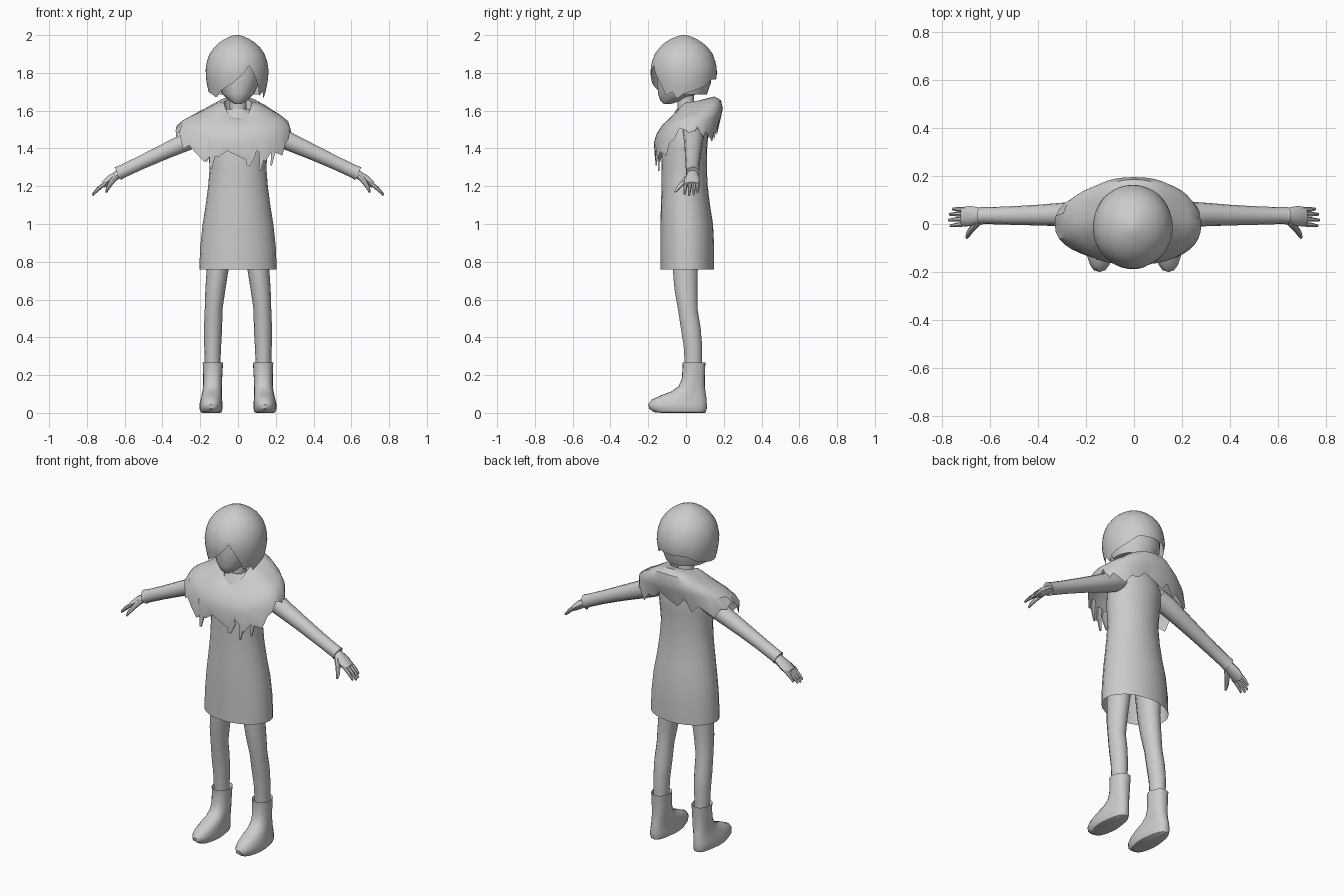
import bpy, bmesh, math
from mathutils import Vector

grey = bpy.data.materials.new("plain_grey")
grey.diffuse_color = (0.6, 0.6, 0.6, 1)
TAU = math.tau


def skin(name, rings, cap_start=True, cap_end=True, mirror=False, angle=40):
    """Bridge closed rings of points into one smooth object."""
    bm = bmesh.new()
    loops = [[bm.verts.new(p) for p in r] for r in rings]
    n = len(loops[0])
    for a, b in zip(loops, loops[1:]):
        for i in range(n):
            j = (i + 1) % n
            bm.faces.new((a[i], a[j], b[j], b[i]))
    if cap_start:
        bm.faces.new(loops[0])
    if cap_end:
        bm.faces.new(loops[-1])
    bmesh.ops.recalc_face_normals(bm, faces=bm.faces)
    me = bpy.data.meshes.new(name)
    bm.to_mesh(me)
    bm.free()
    me.materials.append(grey)
    ob = bpy.data.objects.new(name, me)
    bpy.context.collection.objects.link(ob)
    if mirror:
        ob.modifiers.new("mirror", 'MIRROR').use_clip = False
    bpy.ops.object.select_all(action='DESELECT')
    ob.select_set(True)
    bpy.context.view_layer.objects.active = ob
    bpy.ops.object.shade_smooth_by_angle(angle=math.radians(angle))
    return ob


def tube(name, stations, U=(1, 0, 0), V=(0, 1, 0), n=14, **kw):
    """Stations are x, y, z, radius along U, radius along V."""
    U, V = Vector(U), Vector(V)
    rings = [[Vector((x, y, z)) + U * a * math.cos(TAU * i / n) + V * b * math.sin(TAU * i / n)
              for i in range(n)] for x, y, z, a, b in stations]
    return skin(name, rings, **kw)


def interp(table, x):
    for (x0, v0), (x1, v1) in zip(table, table[1:]):
        if x <= x1:
            t = max(0, (x - x0) / (x1 - x0))
            return v0 + (v1 - v0) * t
    return table[-1][1]


# Dress, open at the hem
tube("dress", [
    (0, .007, .76, .205, .142), (0, .007, .88, .200, .142), (0, .004, 1.0, .187, .139),
    (0, -.003, 1.1, .171, .130), (0, -.007, 1.2, .158, .122), (0, -.01, 1.3, .150, .120),
    (0, -.008, 1.4, .160, .120), (0, .005, 1.5, .165, .115), (0, .02, 1.57, .12, .09),
    (0, .01, 1.61, .06, .06)], n=24, cap_start=False)

# Neck and head
tube("neck", [(0, .01, 1.54, .06, .055), (0, .0, 1.62, .045, .045), (0, -.005, 1.74, .045, .045)])
tube("head", [
    (0, -.10, 1.635, .018, .018), (0, -.075, 1.655, .05, .062), (0, -.045, 1.69, .085, .103),
    (0, -.025, 1.75, .112, .128), (0, -.015, 1.83, .125, .138), (0, -.012, 1.9, .105, .12),
    (0, -.012, 1.94, .06, .06)], n=20)

# Hair: dome whose lower edge follows a fringe line
profile = [(1.62, .128), (1.68, .146), (1.74, .160), (1.8, .168), (1.85, .163), (1.9, .146),
           (1.94, .118), (1.97, .083), (1.99, .045), (2.0, .012)]
# degrees from the +x side, going round by the back, then -x, then the front
edge = [(0, 1.69), (35, 1.72), (60, 1.765), (120, 1.765), (150, 1.72), (180, 1.70), (205, 1.69),
        (222, 1.665), (232, 1.70), (245, 1.72), (262, 1.745), (280, 1.79), (293, 1.84), (305, 1.78),
        (315, 1.73), (324, 1.67), (335, 1.71), (346, 1.66), (360, 1.69)]
n = 48
tops = [2.0, 1.993, 1.98, 1.96, 1.935, 1.9, 1.86]
rings = [[] for _ in range(len(tops) + 4)]
for i in range(n):
    a = 360 * i / n
    low = interp(edge, a)
    zs = tops + [1.86 + (low - 1.86) * t for t in (.25, .5, .75, 1)]
    c, s = math.cos(math.radians(a)), math.sin(math.radians(a))
    for ring, z in zip(rings, zs):
        r = interp(profile, z)
        ring.append((-.005 + r * c, -.012 + r * 1.05 * s, z))
skin("hair", rings, cap_end=False)

# Shorter under layer of hair at the nape
m = 16
rings = []
for z, r in ((1.82, .145), (1.75, .143), (1.685, .12)):
    rings.append([(-.003 + r * math.cos(math.radians(-15 + 210 * k / m)),
                   -.01 + r * math.sin(math.radians(-15 + 210 * k / m)), z) for k in range(m + 1)])
skin("nape_hair", rings)

# Shawl: rings given as half width, front y, back y, then front, side and back heights
shawl = [(.068, -.065, .07, 1.535, 1.59, 1.60), (.074, -.075, .09, 1.56, 1.645, 1.66),
         (.11, -.095, .15, 1.55, 1.64, 1.675), (.17, -.125, .185, 1.525, 1.605, 1.655),
         (.225, -.155, .195, 1.48, 1.575, 1.61), (.265, -.17, .185, 1.43, 1.545, 1.565),
         (.28, -.165, .165, 1.36, 1.495, 1.50)]
n = 40
rings = []
for k, (w, f, b, zf, zs, zb) in enumerate(shawl):
    ring = []
    for i in range(n):
        a = TAU * i / n
        c, s = math.cos(a), math.sin(a)
        x = w * math.copysign(abs(c) ** .85, c)
        ys = math.copysign(abs(s) ** .85, s)
        y = (b + f) / 2 + (b - f) / 2 * ys
        z = zs + ((zb if s > 0 else zf) - zs) * abs(s) ** 1.3
        if k >= 4 and c < -.6:          # longer point over one shoulder
            x -= .05 * (k - 3) / 3 * (-c - .6) / .4
        if k == 6:                      # ragged hem
            z += (0, -.03, .02, -.015, .025)[i % 5]
            if .35 < abs(c) < .9:
                z -= .035
        ring.append((x, y, z))
    rings.append(ring)
skin("shawl", rings, cap_start=False, cap_end=False)


# Hanging cloth strips below the shawl
def strip(name, x, y, top, low, w):
    t = .004
    def ring(z, h, sx):
        return [(x + sx - h, y - t, z), (x + sx + h, y - t, z), (x + sx + h, y + t, z), (x + sx - h, y + t, z)]
    skin(name, [ring(top, w, 0), ring((top + low) / 2, w * .9, .006), ring(low, w * .3, -.004)])


for k, (x, y, top, low, w) in enumerate([
        (-.14, -.145, 1.45, 1.29, .018), (-.165, -.12, 1.43, 1.33, .02), (.12, -.145, 1.42, 1.28, .014),
        (.18, -.125, 1.44, 1.31, .012), (.06, -.158, 1.42, 1.31, .03)]):
    strip("cloth_strip_%d" % k, x, y, top, low, w)

# Arms, cuffs and hands
Y, UP = (0, 1, 0), (.45, 0, .89)
tube("arm", [(.13, .035, 1.50, .055, .055), (.2, .04, 1.47, .055, .056), (.28, .04, 1.432, .05, .049),
             (.4, .037, 1.378, .043, .042), (.52, .035, 1.322, .038, .037), (.62, .035, 1.275, .035, .036),
             (.636, .035, 1.267, .037, .039)], U=Y, V=UP, mirror=True)
tube("palm", [(.615, .035, 1.275, .026, .024), (.645, .035, 1.256, .034, .024), (.68, .033, 1.233, .042, .024),
              (.715, .03, 1.207, .04, .017)], U=Y, V=UP, n=10, mirror=True)
for k, (y0, y1, reach) in enumerate([(.0, -.008, .95), (.021, .016, 1.05), (.042, .04, 1.0), (.06, .062, .8)]):
    tube("finger_%d" % k, [(.70, y0, 1.218, .011, .012),
                           (.70 + .038 * reach, (y0 + y1) / 2, 1.218 - .03 * reach, .010, .011),
                           (.70 + .068 * reach, y1, 1.218 - .062 * reach, .006, .007)],
         U=Y, V=UP, n=7, mirror=True)
tube("thumb", [(.648, .012, 1.25, .017, .016), (.675, -.02, 1.215, .013, .014), (.69, -.042, 1.19, .011, .011),
               (.697, -.058, 1.17, .006, .006)], U=(.8, .6, 0), V=(.3, -.4, .86), n=8, mirror=True)

# Legs
tube("leg", [(.095, .0, .98, .07, .085), (.108, -.004, .76, .058, .068), (.12, .0, .65, .053, .062),
             (.129, .009, .55, .047, .053), (.132, .025, .45, .048, .054), (.134, .036, .36, .045, .05),
             (.135, .04, .22, .04, .046)], mirror=True)

# Boots: half width, centre x, toe y and heel y at each height
boot = [(.20, .03, .135, .0, .09), (.255, .05, .133, -.012, .098), (.268, .054, .133, -.02, .104),
        (.25, .053, .133, -.018, .102), (.18, .05, .134, -.022, .1), (.14, .05, .135, -.04, .1),
        (.112, .051, .137, -.08, .103), (.092, .054, .139, -.135, .106), (.07, .057, .141, -.182, .109),
        (.045, .061, .143, -.2, .11), (.022, .061, .143, -.195, .11), (.004, .055, .142, -.17, .105),
        (.0, .045, .141, -.13, .098)]
rings = []
for z, w, cx, toe, heel in boot:
    ring = []
    for i in range(20):
        a = TAU * i / 20
        c, s = math.cos(a), math.sin(a)
        c = math.copysign(abs(c) ** .8, c)
        ring.append((cx + w * c * (1 if s < .2 else .92), (toe + heel) / 2 + (heel - toe) / 2 * s, z))
    rings.append(ring)
skin("boot", rings, mirror=True)
